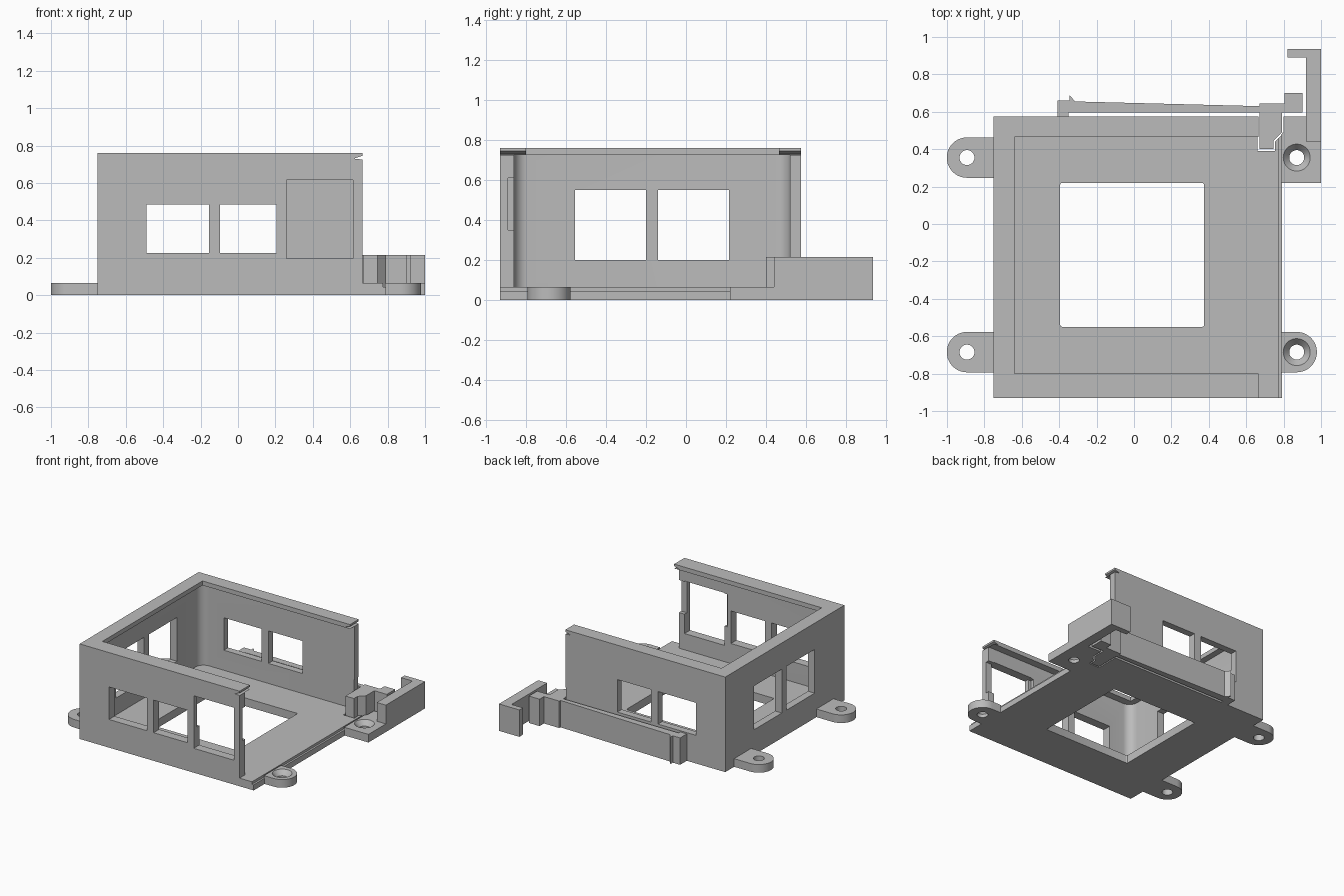
import bpy, bmesh
from math import pi, cos, sin

if "Cube" in bpy.data.objects:
    bpy.data.objects.remove(bpy.data.objects["Cube"])

grey = bpy.data.materials.new("plain grey")
grey.use_nodes = True
grey.diffuse_color = (0.5, 0.5, 0.5, 1)
grey.node_tree.nodes["Principled BSDF"].inputs["Base Color"].default_value = (0.5, 0.5, 0.5, 1)


def prism(name, outline, low, high, axis="z"):
    """Extrude an outline along z, or an x-z outline along y."""
    bm = bmesh.new()
    place = (lambda a, b: (a, b, low)) if axis == "z" else (lambda a, b: (a, low, b))
    face = bm.faces.new([bm.verts.new(place(a, b)) for a, b in outline])
    new = bmesh.ops.extrude_face_region(bm, geom=[face])["geom"]
    move = (0, 0, high - low) if axis == "z" else (0, high - low, 0)
    bmesh.ops.translate(bm, vec=move, verts=[v for v in new if isinstance(v, bmesh.types.BMVert)])
    bmesh.ops.recalc_face_normals(bm, faces=bm.faces)
    mesh = bpy.data.meshes.new(name)
    bm.to_mesh(mesh)
    bm.free()
    mesh.materials.append(grey)
    obj = bpy.data.objects.new(name, mesh)
    bpy.context.collection.objects.link(obj)
    return obj


def rect(x0, x1, y0, y1):
    return [(x0, y0), (x1, y0), (x1, y1), (x0, y1)]


def rounded(x0, x1, y0, y1, r, steps=8):
    corners = [(x1 - r, y1 - r, 0), (x0 + r, y1 - r, 1), (x0 + r, y0 + r, 2), (x1 - r, y0 + r, 3)]
    return [(cx + r * cos((q + i / steps) * pi / 2), cy + r * sin((q + i / steps) * pi / 2))
            for cx, cy, q in corners for i in range(steps + 1)]


def box(name, x0, x1, y0, y1, z0, z1):
    return prism(name, rect(x0, x1, y0, y1), z0, z1)


def cone(x, y, r0, r1, z0, z1):
    bpy.ops.mesh.primitive_cone_add(vertices=40, radius1=r0, radius2=r1, depth=z1 - z0,
                                    location=(x, y, (z0 + z1) / 2))
    return bpy.context.object


def activate(obj):
    bpy.ops.object.select_all(action="DESELECT")
    obj.select_set(True)
    bpy.context.view_layer.objects.active = obj


def cut(obj, cutter):
    mod = obj.modifiers.new("cut", "BOOLEAN")
    mod.operation, mod.solver, mod.object = "DIFFERENCE", "EXACT", cutter
    activate(obj)
    bpy.ops.object.modifier_apply(modifier=mod.name)
    bpy.data.objects.remove(cutter)


def smooth(obj):
    activate(obj)
    bpy.ops.object.shade_smooth_by_angle(angle=pi / 6)


FLOOR, TOP = 0.065, 0.76
FRONT, BACK = -0.93, 0.575

# Open-sided tray: side profile with stepped sill and notched rim ends
profile = [(-0.75, 0), (0.79, 0), (0.79, 0.045), (0.775, 0.045), (0.775, FLOOR), (0.665, FLOOR),
           (0.665, 0.725), (0.62, 0.73), (0.665, 0.745), (0.665, TOP), (-0.75, TOP)]
tray = prism("tray", profile, FRONT, BACK, "y")

# Cavity with rounded corners below a narrower rim
cut(tray, prism("cavity", rounded(-0.69, 1.2, -0.86, 0.52, 0.07), FLOOR, 0.725))
cut(tray, box("rim_opening", -0.64, 1.2, -0.80, 0.465, 0.6, 1))
cut(tray, prism("floor_opening", rounded(-0.395, 0.375, -0.55, 0.22, 0.012, 3), -0.1, 0.2))

# Window pairs through front and back, side pair, large front opening
for x0, x1 in ((-0.49, -0.155), (-0.095, 0.205)):
    cut(tray, box("window", x0, x1, -1.2, 1.2, 0.225, 0.485))
for y0 in (-0.555, -0.14):
    cut(tray, box("side_window", -1, -0.5, y0, y0 + 0.355, 0.2, 0.55))
cut(tray, box("large_opening", 0.26, 0.615, -1.2, -0.7, 0.195, 0.615))
cut(tray, box("inner_recess", 0.235, 0.7, -0.89, -0.8, 0.35, 0.61))

# Clearance in the floor around the latch hook
cut(tray, prism("hook_slot", [(0.66, 0.7), (0.66, 0.39), (0.755, 0.39), (0.755, 0.44),
                              (0.81, 0.495), (0.81, 0.7)], -0.1, 0.3))
smooth(tray)


# Mounting tabs
def tab(name, cx, cy, edge, countersunk):
    side = 1 if cx > 0 else -1
    r = 0.108
    arc = [(cx + side * r * cos(a), cy + r * sin(a))
           for a in [(-0.5 + i / 20) * pi for i in range(21)]]
    obj = prism(name, [(edge, cy - r)] + arc + [(edge, cy + r)], 0, FLOOR)
    drill(obj, cx, cy, countersunk)


def drill(obj, cx, cy, countersunk):
    cut(obj, cone(cx, cy, 0.04, 0.04, -0.1, 0.2))
    if countersunk:
        cut(obj, cone(cx, cy, 0.036, 0.078, 0.022, 0.072))
    smooth(obj)


tab("right_back_tab", -0.893, 0.355, -0.75, False)
tab("right_front_tab", -0.893, -0.685, -0.75, False)
tab("left_front_tab", 0.87, -0.685, 0.785, True)

# Corner pad that carries the guard
pad = prism("corner_pad", [(0.785, 0.22), (1, 0.22), (1, BACK), (0.80, BACK), (0.80, 0.495),
                           (0.785, 0.475)], 0, FLOOR)
drill(pad, 0.87, 0.355, True)

# Guard: upright bar with a returned end
prism("latch_guard", [(0.92, 0.44), (1, 0.44), (1, 0.935), (0.82, 0.935), (0.82, 0.89),
                      (0.92, 0.89)], 0, 0.215)

# Sprung latch: tapered arm, hook and push pad
prism("latch_arm", [(-0.41, BACK), (-0.35, BACK), (-0.35, 0.595), (0.67, 0.595), (0.67, 0.40),
                    (0.745, 0.40), (0.745, 0.445), (0.79, 0.49), (0.79, 0.595), (0.90, 0.595),
                    (0.90, 0.70), (0.805, 0.70), (0.805, 0.645), (0.67, 0.645), (0.67, 0.63),
                    (-0.315, 0.655), (-0.345, 0.69), (-0.345, 0.66), (-0.41, 0.66)], 0, 0.215)
